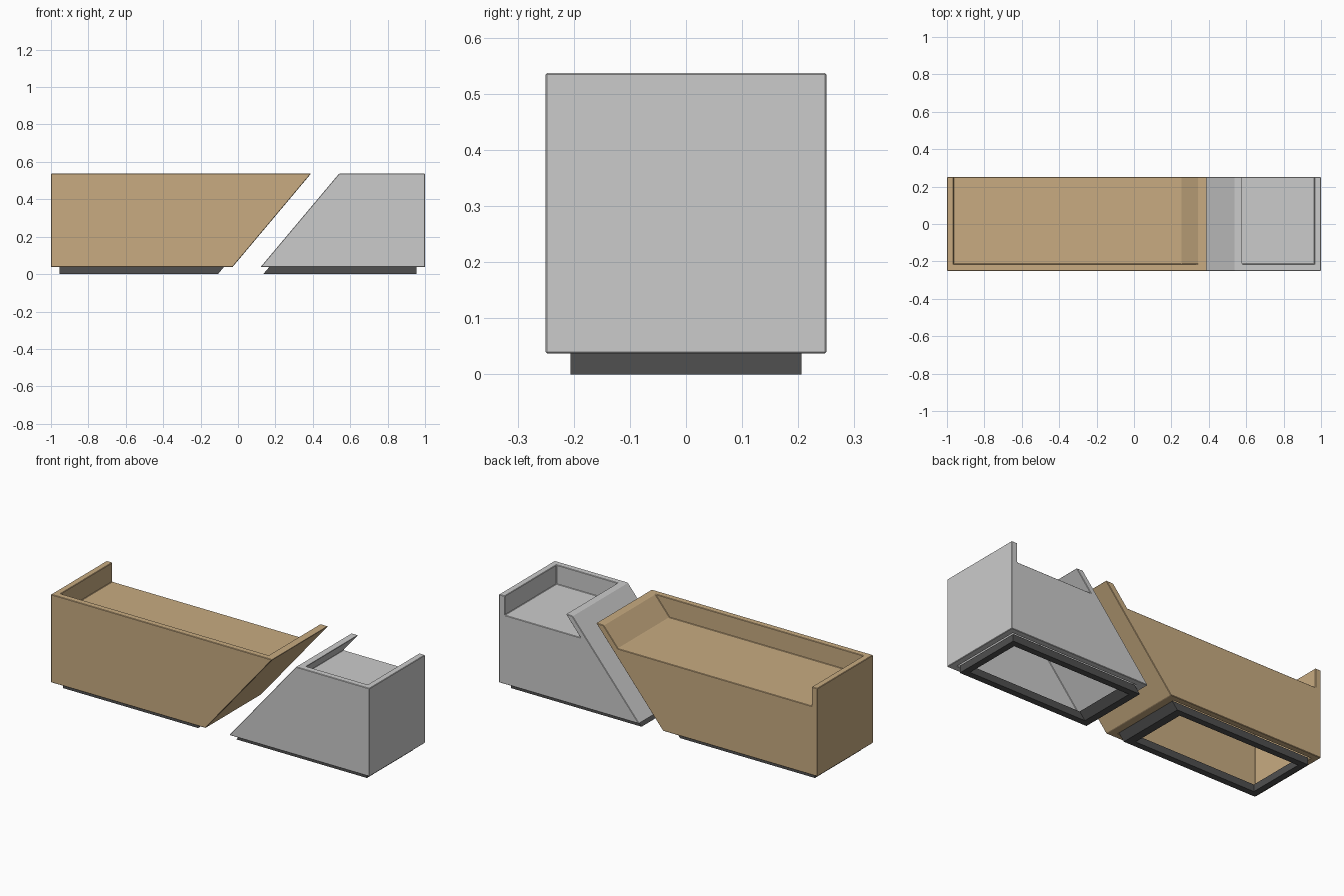
import bpy, bmesh

if "Cube" in bpy.data.objects:
    bpy.data.objects.remove(bpy.data.objects["Cube"])

BASE, TOP, WORK = 0.037, 0.537, 0.428   # desk underside, rim height, worktop height
WALL = 0.036
SLOPE = 0.84                            # x run per unit of height on the raked ends


def mat(name, rgb):
    m = bpy.data.materials.new(name)
    m.diffuse_color = (*rgb, 1)
    m.use_nodes = True
    m.node_tree.nodes["Principled BSDF"].inputs["Base Color"].default_value = m.diffuse_color
    return m


def prism(name, left, right, z0, z1, y0, y1):
    """Block whose ends follow left(z) and right(z)."""
    bm = bmesh.new()
    vs = [bm.verts.new((x, y0, z)) for x, z in (
        (left(z0), z0), (right(z0), z0), (right(z1), z1), (left(z1), z1))]
    face = bm.faces.new(vs)
    ext = bmesh.ops.extrude_face_region(bm, geom=[face])["geom"]
    bmesh.ops.translate(bm, vec=(0, y1 - y0, 0),
                        verts=[v for v in ext if isinstance(v, bmesh.types.BMVert)])
    bmesh.ops.recalc_face_normals(bm, faces=bm.faces)
    me = bpy.data.meshes.new(name)
    bm.to_mesh(me)
    bm.free()
    ob = bpy.data.objects.new(name, me)
    bpy.context.collection.objects.link(ob)
    return ob


def cut(ob, cutter):
    m = ob.modifiers.new("cut", 'BOOLEAN')
    m.operation, m.solver, m.object = 'DIFFERENCE', 'EXACT', cutter
    bpy.context.view_layer.objects.active = ob
    bpy.ops.object.modifier_apply(modifier=m.name)
    bpy.data.objects.remove(cutter)


def desk(side, left, right, tl, tr, material):
    def inset(k, extra=0.0):
        return (lambda z: left(z) + tl * k + extra), (lambda z: right(z) - tr * k - extra)

    # Hollow cabinet: open below, recessed worktop open at the back
    body = prism(side + "_desk_body", left, right, BASE, TOP, -0.25, 0.25)
    l, r = inset(1)
    cut(body, prism("cavity", l, r, BASE - 0.1, WORK - WALL, -0.25 + WALL, 0.25 - WALL))
    cut(body, prism("tray", l, r, WORK, TOP + 0.1, -0.25 + WALL, 0.35))
    bev = body.modifiers.new("soft_edges", 'BEVEL')
    bev.width, bev.segments = 0.0025, 1
    if material:
        body.data.materials.append(material)

    # Dark recessed plinth frame
    l, r = inset(0, 0.046)
    plinth = prism(side + "_plinth", l, r, 0, BASE + 0.003, -0.206, 0.206)
    l, r = inset(1, 0.046)
    cut(plinth, prism("opening", l, r, -0.1, 0.1, -0.206 + WALL, 0.206 - WALL))
    plinth.data.materials.append(dark)


tan = mat("tan_wood", (0.58, 0.41, 0.22))
dark = mat("dark_plinth", (0.08, 0.08, 0.08))

# Long tan desk with overhanging end, short grey desk with matching raked end
desk("left", lambda z: -1.0, lambda z: 0.39 + (z - TOP) * SLOPE, WALL, 0.046, tan)
desk("right", lambda z: 0.54 + (z - TOP) * SLOPE, lambda z: 1.0, 0.04, WALL, None)
